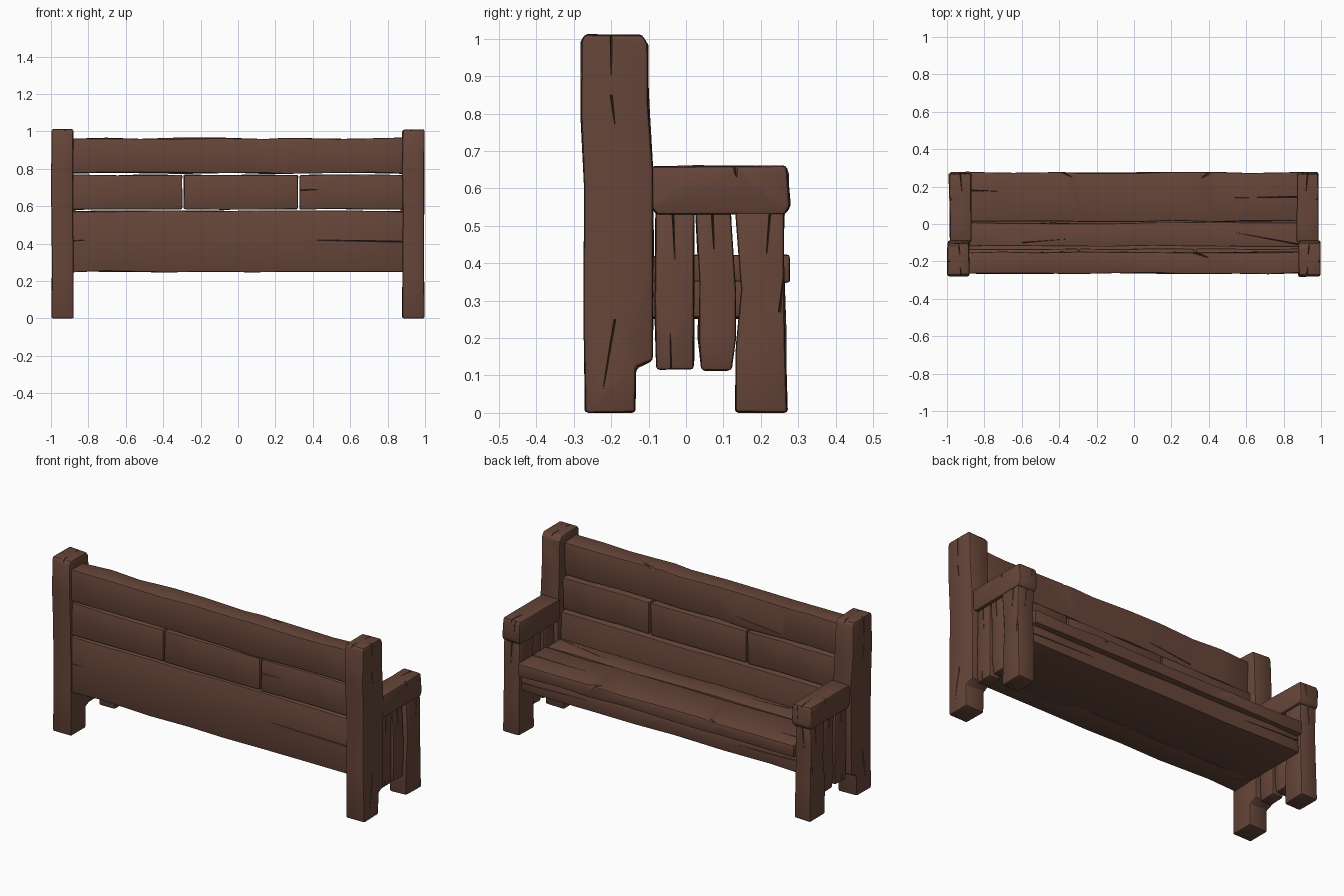
import bpy
import bmesh
import math
import random
from mathutils import Vector

random.seed(7)

default_cube = bpy.data.objects.get("Cube")
if default_cube:
    bpy.data.objects.remove(default_cube, do_unlink=True)

# One wood colour for the whole bench
BROWN = (0.133, 0.060, 0.041, 1.0)
wood = bpy.data.materials.new("brown_wood")
wood.use_nodes = True
wood.diffuse_color = BROWN
shader = next(n for n in wood.node_tree.nodes if n.type == "BSDF_PRINCIPLED")
shader.inputs["Base Color"].default_value = BROWN
shader.inputs["Roughness"].default_value = 0.9


def new_object(name, bm):
    mesh = bpy.data.meshes.new(name)
    bm.to_mesh(mesh)
    bm.free()
    mesh.materials.append(wood)
    ob = bpy.data.objects.new(name, mesh)
    bpy.context.collection.objects.link(ob)
    return ob


def activate(ob):
    bpy.ops.object.select_all(action="DESELECT")
    ob.select_set(True)
    bpy.context.view_layer.objects.active = ob


def cut_cracks(ob, cracks):
    """Carve tapering splits; each is (start, tip, outward normal, width)."""
    for start, tip, normal, width in cracks:
        start, tip, normal = Vector(start), Vector(tip), Vector(normal)
        side = (tip - start).cross(normal).normalized() * width / 2
        lift = normal * 0.02
        points = [start + side + lift, start - side + lift,
                  start - normal * 0.02, tip + lift, tip - normal * 0.004]
        bm = bmesh.new()
        for p in points:
            bm.verts.new(p)
        bmesh.ops.convex_hull(bm, input=bm.verts)
        bmesh.ops.recalc_face_normals(bm, faces=bm.faces)
        cutter = new_object("crack_cutter", bm)
        cutter.hide_render = True
        activate(ob)
        mod = ob.modifiers.new("crack", "BOOLEAN")
        mod.operation = "DIFFERENCE"
        mod.solver = "EXACT"
        mod.object = cutter
        bpy.ops.object.modifier_apply(modifier=mod.name)
        bpy.data.objects.remove(cutter, do_unlink=True)


def finish(name, bm, jitter, bevel, cracks):
    """Roughen, chamfer, carve and shade one piece of timber."""
    for v in bm.verts:
        v.co += Vector([random.uniform(-jitter, jitter) for _ in range(3)])
        v.co.z = max(v.co.z, 0)
    bmesh.ops.recalc_face_normals(bm, faces=bm.faces)
    sharp = [e for e in bm.edges if e.calc_face_angle(0) > math.radians(35)]
    bmesh.ops.bevel(bm, geom=sharp, offset=bevel, segments=2, profile=0.5,
                    affect="EDGES", clamp_overlap=True)
    ngons = [f for f in bm.faces if len(f.verts) > 4]
    bmesh.ops.triangulate(bm, faces=ngons)
    ob = new_object(name, bm)
    cut_cracks(ob, cracks)
    activate(ob)
    bpy.ops.object.shade_smooth_by_angle(angle=math.radians(30))
    return ob


def plank(name, low, high, cuts=6, jitter=0.004, bevel=0.007, cracks=()):
    """Hewn board between two corners, divided along its longest side."""
    low, high = Vector(low), Vector(high)
    size = high - low
    bm = bmesh.new()
    bmesh.ops.create_cube(bm, size=1)
    for v in bm.verts:
        v.co = (low + high) / 2 + Vector(a * b for a, b in zip(v.co, size))
    axis = max(range(3), key=lambda i: size[i])
    direction = Vector([float(i == axis) for i in range(3)])
    for i in range(1, cuts):
        t = (i + random.uniform(-0.3, 0.3)) / cuts
        bmesh.ops.bisect_plane(bm, geom=bm.verts[:] + bm.edges[:] + bm.faces[:],
                               plane_co=low + size * t, plane_no=direction)
    return finish(name, bm, jitter, bevel, cracks)


def timber(name, profile, inner, outer, side, bevel=0.009, cracks=()):
    """Upright cut from a side profile of (y, z) points, as thick as inner..outer."""
    bm = bmesh.new()
    rings = [[bm.verts.new((side * x, y, z)) for y, z in profile]
             for x in (inner, outer)]
    for ring in rings:
        bm.faces.new(ring)
    for i in range(len(profile)):
        j = (i + 1) % len(profile)
        bm.faces.new((rings[0][i], rings[0][j], rings[1][j], rings[1][i]))
    return finish(name, bm, 0.003, bevel, cracks)


UP, BACK, FORWARD = (0, 0, 1), (0, -1, 0), (0, 1, 0)

# Side profiles of the uprights
POST = [(-.27, 0), (-.137, 0), (-.133, .12), (-.088, .14), (-.088, .4),
        (-.09, .65), (-.1, .82), (-.103, .985), (-.118, 1.01), (-.27, 1.01),
        (-.282, .99), (-.28, .8), (-.272, .6), (-.272, .25)]
LEG = [(.132, 0), (.27, 0), (.267, .2), (.26, .4), (.262, .54),
       (.134, .54), (.149, .33), (.136, .18)]
REAR_SLAT = [(-.078, .118), (.02, .118), (.024, .3), (.02, .54),
             (-.08, .54), (-.084, .3)]
FRONT_SLAT = [(.042, .113), (.12, .113), (.132, .2), (.132, .32), (.12, .54),
              (.026, .54), (.036, .35), (.033, .2)]
ARM = [(-.095, .555), (-.08, .53), (.265, .53), (.28, .555), (.274, .64),
       (.268, .66), (.15, .66), (.03, .662), (-.095, .66)]

# Both ends: post, front leg, slats and armrest
for label, s in (("left", 1), ("right", -1)):
    out = (s, 0, 0)

    def split(x, y0, z0, y1, z1, width=0.012):
        return ((s * x, y0, z0), (s * x, y1, z1), out, width)

    timber(label + "_back_post", POST, .88, .996, s, cracks=[
        split(.996, -.2, 1.02, -.2, .9),
        split(.996, -.2, .85, -.19, .77),
        split(.996, -.19, .25, -.222, .06),
        ((s * .94, -.09, 1.01), (s * .93, -.17, 1.01), UP, .014),
        ((s * .92, -.29, 1.01), (s * .93, -.23, 1.01), UP, .012)])
    timber(label + "_front_leg", LEG, .88, .985, s, cracks=[
        split(.985, .225, .54, .215, .42),
        split(.985, .25, .27, .262, .38),
        ((s * .93, .262, .53), (s * .94, .262, .4), FORWARD, .012)])
    timber(label + "_rear_slat", REAR_SLAT, .9, .968, s, cracks=[
        split(.968, -.035, .54, -.03, .41), split(.968, -.04, .12, -.042, .22, .007)])
    timber(label + "_front_slat", FRONT_SLAT, .9, .968, s, cracks=[
        split(.968, .07, .54, .075, .43)])
    timber(label + "_armrest", ARM, .87, .986, s, bevel=.01, cracks=[
        split(.986, .13, .67, .135, .63, .035),
        ((s * .93, .285, .66), (s * .92, .17, .66), UP, .013),
        ((s * .9, .278, .67), (s * .91, .278, .58), FORWARD, .012)])

# Backrest boards: wide lower board, a row of three, and a top rail
plank("lower_back_board", (-.89, -.262, .25), (.89, -.115, .575), cuts=7, cracks=[
    ((.89, -.262, .41), (.36, -.262, .42), BACK, .012),
    ((-.89, -.262, .415), (-.8, -.262, .42), BACK, .009)])

joints = [-.89, -.295, .325, .89]
for i, part in enumerate(("right", "middle", "left")):
    plank(part + "_back_board", (joints[i] + .005, -.26, .583),
          (joints[i + 1] - .005, -.133, .768), cuts=3, jitter=.003,
          cracks=[((.33, -.26, .685), (.45, -.26, .69), BACK, .01)]
          if part == "left" else ())

plank("top_back_rail", (-.89, -.264, .777), (.89, -.15, .963), cuts=9, jitter=.005,
      cracks=[((.3, -.145, .963), (.4, -.18, .963), UP, .03),
              ((-.5, -.15, .8), (-.2, -.15, .83), FORWARD, .01)])

# Seat boards
plank("front_seat_board", (-.885, .014, .35), (.885, .275, .42), cuts=8, cracks=[
    ((-.885, .18, .42), (-.73, .175, .42), UP, .012),
    ((.885, .145, .42), (.53, .14, .42), UP, .012),
    ((.42, .285, .42), (.36, .245, .42), UP, .035),
    ((-.4, .285, .42), (-.33, .25, .42), UP, .03)])
plank("rear_seat_board", (-.885, -.13, .35), (.885, .006, .418), cuts=7, cracks=[
    ((.885, -.11, .418), (.54, -.045, .418), UP, .011),
    ((-.6, -.1, .418), (-.35, -.08, .418), UP, .009)])

# Closed base under the seat, its front forming the apron
plank("seat_base", (-.885, -.2, .253), (.885, .245, .352), cuts=7, jitter=.003,
      cracks=[((.885, .245, .3), (.45, .245, .31), FORWARD, .01),
              ((-.885, .245, .32), (-.5, .245, .31), FORWARD, .01)])
